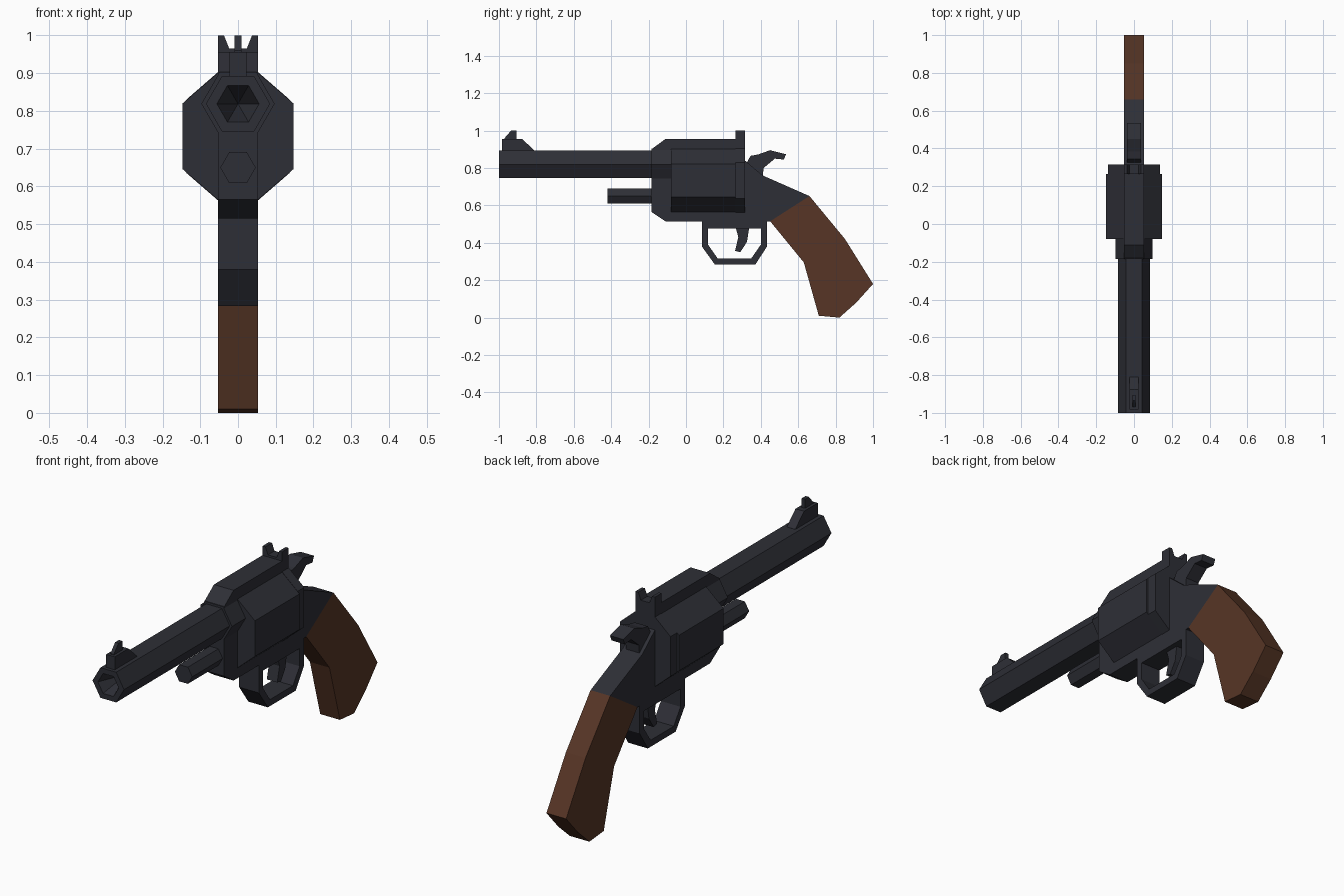
import bpy, bmesh, math

if "Cube" in bpy.data.objects:
    bpy.data.objects.remove(bpy.data.objects["Cube"], do_unlink=True)


def make_material(name, rgb):
    mat = bpy.data.materials.new(name)
    mat.use_nodes = True
    color = (*rgb, 1)
    mat.diffuse_color = color
    mat.node_tree.nodes["Principled BSDF"].inputs["Base Color"].default_value = color
    return mat


STEEL = make_material("dark steel", (0.027, 0.028, 0.037))
WOOD = make_material("brown wood", (0.095, 0.036, 0.019))
WIDTH = 0.053


def finish(name, bm, mat):
    bmesh.ops.remove_doubles(bm, verts=bm.verts, dist=1e-5)
    bmesh.ops.recalc_face_normals(bm, faces=bm.faces)
    mesh = bpy.data.meshes.new(name)
    bm.to_mesh(mesh)
    bm.free()
    mesh.materials.append(mat)
    obj = bpy.data.objects.new(name, mesh)
    bpy.context.collection.objects.link(obj)
    return obj


def skin(bm, rings):
    """Join successive rings of vertices with quads."""
    for a, b in zip(rings, rings[1:]):
        for i in range(len(a)):
            j = (i + 1) % len(a)
            bm.faces.new((a[i], a[j], b[j], b[i]))


def side_plate(name, profile, half=WIDTH, mat=STEEL):
    """Extrude a (y, z) profile across the width."""
    bm = bmesh.new()
    rings = [[bm.verts.new((x, y, z)) for y, z in profile] for x in (-half, half)]
    skin(bm, rings)
    for ring in rings:
        bm.faces.new(ring)
    return finish(name, bm, mat)


def front_plate(name, profile, y0, y1):
    """Extrude an (x, z) profile along the length."""
    bm = bmesh.new()
    rings = [[bm.verts.new((x, y, z)) for x, z in profile] for y in (y0, y1)]
    skin(bm, rings)
    for ring in rings:
        bm.faces.new(ring)
    return finish(name, bm, STEEL)


def hex_rod(name, zc, stations):
    """Six-sided rod along y through (y, radius) stations."""
    bm = bmesh.new()
    rings = []
    for y, r in stations:
        angles = [math.radians(60 * i) for i in range(6)]
        rings.append([bm.verts.new((r * math.cos(a), y, zc + r * math.sin(a)))
                      for a in angles])
    skin(bm, rings)
    bm.faces.new(rings[0])
    if stations[-1][1] > 0:
        bm.faces.new(rings[-1])
    return finish(name, bm, STEEL)


def octagon(side, half_side, top, zc=0.733):
    quarter = [(side, half_side), (WIDTH, top)]
    upper = quarter + [(-x, z) for x, z in reversed(quarter)]
    return [(x, zc + z) for x, z in upper] + [(-x, zc - z) for x, z in upper]


# Barrel with hollow muzzle, collar and ejector rod
hex_rod("barrel", 0.819, [(-0.15, 0.085), (-1, 0.085), (-1, 0.056), (-0.86, 0)])
hex_rod("barrel_collar", 0.819, [(-0.185, 0.097), (-0.07, 0.097)])
hex_rod("ejector_rod", 0.65, [(-0.42, 0.047), (-0.15, 0.047)])

# Frame and drum
side_plate("frame", [(-0.185, 0.9), (-0.11, 0.955), (0.315, 0.955), (0.315, 0.84),
                     (0.41, 0.76), (0.66, 0.65), (0.45, 0.515), (-0.11, 0.515),
                     (-0.185, 0.565)])
front_plate("drum", octagon(0.147, 0.087, 0.168), -0.08, 0.264)
front_plate("recoil_shield", octagon(0.137, 0.097, 0.17), 0.264, 0.315)

# Wooden grip
side_plate("grip", [(0.45, 0.515), (0.66, 0.65), (0.85, 0.42), (1, 0.18), (0.91, 0.08),
                    (0.82, 0), (0.71, 0.01), (0.63, 0.295)], mat=WOOD)

# Trigger guard: an outer loop and an inner loop, skinned into a closed ring
outer = [(0.085, 0.515), (0.085, 0.38), (0.155, 0.283),
         (0.37, 0.283), (0.433, 0.38), (0.433, 0.515)]
inner = [(0.118, 0.477), (0.118, 0.39), (0.17, 0.315),
         (0.348, 0.315), (0.4, 0.39), (0.4, 0.477)]
bm = bmesh.new()
loops = [[bm.verts.new((x, y, z)) for y, z in loop]
         for x, loop in ((-WIDTH, outer), (WIDTH, outer), (WIDTH, inner), (-WIDTH, inner))]
skin(bm, loops + loops[:1])
finish("trigger_guard", bm, STEEL)

# Trigger and hammer
side_plate("trigger", [(0.267, 0.49), (0.267, 0.476), (0.28, 0.43), (0.262, 0.357),
                       (0.29, 0.35), (0.326, 0.405), (0.337, 0.476), (0.337, 0.49)], 0.028)
side_plate("hammer", [(0.31, 0.8), (0.345, 0.865), (0.385, 0.872), (0.45, 0.895),
                      (0.535, 0.873), (0.523, 0.845), (0.475, 0.85), (0.415, 0.8),
                      (0.41, 0.75)], 0.036)

# Sights
side_plate("front_sight_ramp", [(-0.983, 0.885), (-0.983, 0.956), (-0.877, 0.956),
                                (-0.81, 0.893), (-0.81, 0.885)], 0.023)
side_plate("front_sight_blade", [(-0.97, 0.95), (-0.97, 0.96), (-0.935, 1),
                                 (-0.905, 1), (-0.905, 0.95)], 0.009)
notch = [(WIDTH, 0.95), (WIDTH, 1), (0.037, 1), (0.023, 0.965)]
front_plate("rear_sight", notch + [(-x, z) for x, z in reversed(notch)], 0.264, 0.315)
